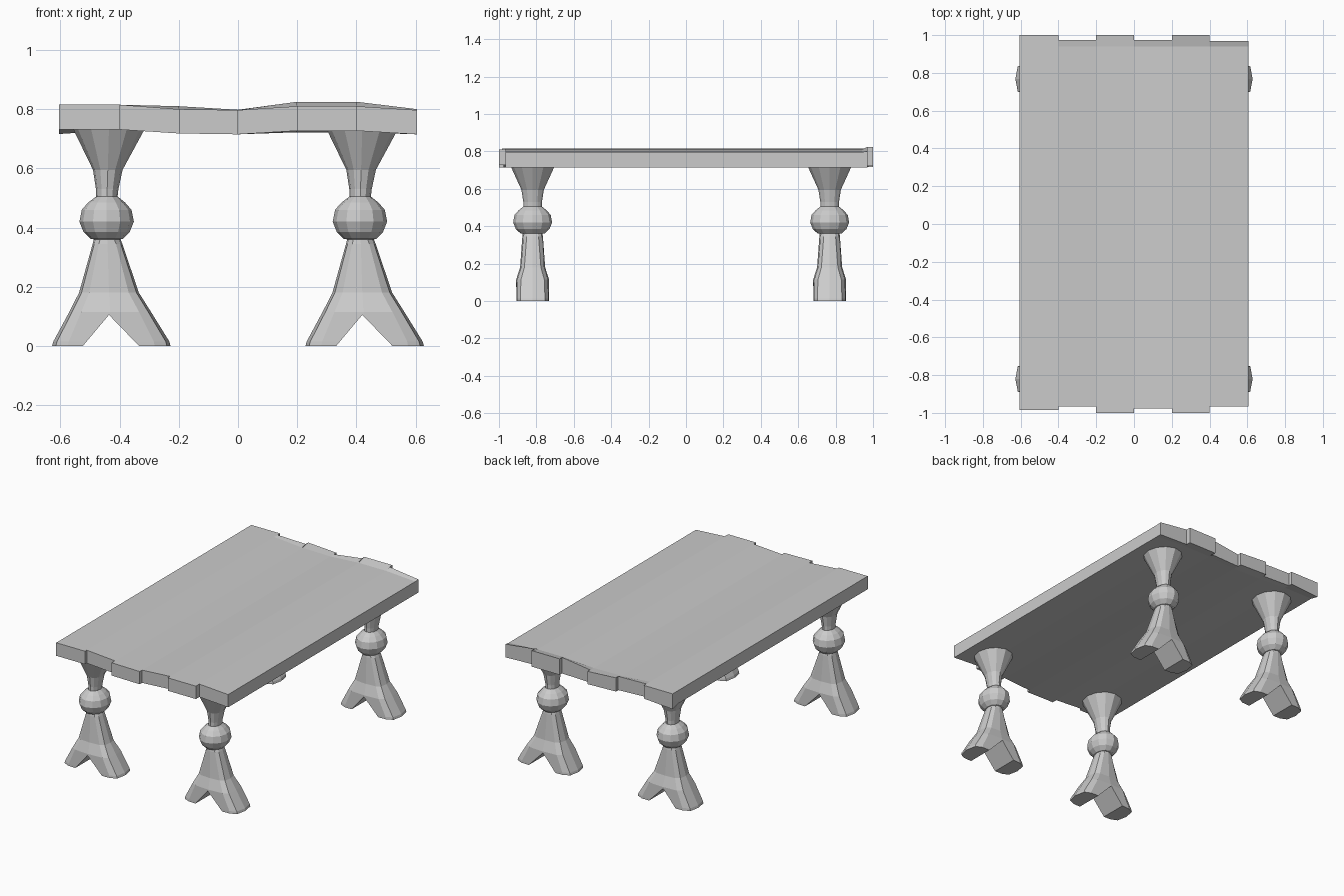
import bpy, bmesh, math

if "Cube" in bpy.data.objects:
    bpy.data.objects.remove(bpy.data.objects["Cube"])


def mesh_object(name, bm):
    bmesh.ops.remove_doubles(bm, verts=bm.verts, dist=1e-5)
    bmesh.ops.recalc_face_normals(bm, faces=bm.faces)
    mesh = bpy.data.meshes.new(name)
    bm.to_mesh(mesh)
    bm.free()
    obj = bpy.data.objects.new(name, mesh)
    bpy.context.collection.objects.link(obj)
    return obj


# Tabletop: six warped planks with uneven ends, joined in one skin
seams = [-0.605, -0.4, -0.2, 0.0, 0.2, 0.4, 0.605]
front_ends = [-0.985, -0.967, -1.0, -0.976, -1.0, -0.965]
back_ends = [1.0, 0.975, 1.0, 0.975, 1.0, 0.97]
top_front = [0.815, 0.815, 0.80, 0.797, 0.81, 0.81, 0.797]
top_back = [0.815, 0.815, 0.81, 0.798, 0.825, 0.825, 0.80]
low_front = [0.731, 0.731, 0.718, 0.715, 0.727, 0.727, 0.715]
low_back = [0.716, 0.73, 0.722, 0.716, 0.722, 0.722, 0.715]
bend = 0.94

bm = bmesh.new()


def quad(*points):
    bm.faces.new([bm.verts.new(p) for p in points])


def edge_points(i, y, back):
    """Upper and lower point of seam i at depth y."""
    tops, lows = (top_back, low_back) if back else (top_front, low_front)
    return (seams[i], y, tops[i]), (seams[i], y, lows[i])


for i in range(6):
    stations = [(front_ends[i], False), (bend, False), (back_ends[i], True)]
    rows = [(edge_points(i, *s), edge_points(i + 1, *s)) for s in stations]
    for (l0, r0), (l1, r1) in zip(rows, rows[1:]):
        quad(l0[0], r0[0], r1[0], l1[0])
        quad(l0[1], l1[1], r1[1], r0[1])
        if i == 0:
            quad(l0[0], l1[0], l1[1], l0[1])
        if i == 5:
            quad(r0[0], r0[1], r1[1], r1[0])
    for l, r in (rows[0], rows[-1]):
        quad(l[0], l[1], r[1], r[0])
    # small step where neighbouring plank ends differ
    if i < 5:
        for ends, back in ((front_ends, False), (back_ends, True)):
            a, b = (edge_points(i + 1, ends[k], back) for k in (i, i + 1))
            quad(a[0], a[1], b[1], b[0])
mesh_object("tabletop", bm)

# Turned leg rings: height, x radius, y radius, x offset, squareness power
rings = [
    (0.00, 0.200, 0.090, 0.000, 0.45),
    (0.015, 0.196, 0.090, 0.000, 0.45),
    (0.115, 0.138, 0.088, -0.004, 0.5),
    (0.18, 0.101, 0.067, -0.008, 0.6),
    (0.345, 0.050, 0.055, -0.013, 0.8),
    (0.36, 0.045, 0.053, -0.014, 0.9),
    (0.362, 0.055, 0.065, -0.016, 1.0),
    (0.385, 0.078, 0.090, -0.016, 1.0),
    (0.42, 0.092, 0.104, -0.016, 1.0),
    (0.46, 0.084, 0.097, -0.016, 1.0),
    (0.485, 0.062, 0.075, -0.016, 1.0),
    (0.505, 0.036, 0.050, -0.015, 1.0),
    (0.53, 0.038, 0.050, -0.014, 1.0),
    (0.595, 0.050, 0.060, -0.012, 1.0),
    (0.735, 0.122, 0.124, -0.008, 1.0),
]
SIDES = 12
bm = bmesh.new()


def bulge(v, power):
    return math.copysign(abs(v) ** power, v) if abs(v) > 1e-6 else 0.0


loops = []
for z, rx, ry, cx, power in rings:
    angles = [2 * math.pi * k / SIDES for k in range(SIDES)]
    loops.append([bm.verts.new((cx + rx * bulge(math.cos(a), power),
                                ry * bulge(math.sin(a), power), z))
                  for a in angles])
for low, high in zip(loops, loops[1:]):
    for k in range(SIDES):
        n = (k + 1) % SIDES
        bm.faces.new((low[k], low[n], high[n], high[k]))
bm.faces.new(loops[0][::-1])
bm.faces.new(loops[-1])
leg = mesh_object("front_left_leg", bm)

# Wedge that splits the foot in two
bm = bmesh.new()
outline = [(-0.113, -0.02), (0.113, -0.02), (-0.008, 0.105)]
front = bm.faces.new([bm.verts.new((x, -0.2, z)) for x, z in outline])
ext = bmesh.ops.extrude_face_region(bm, geom=[front], use_keep_orig=True)
for v in ext["geom"]:
    if isinstance(v, bmesh.types.BMVert):
        v.co.y = 0.2
wedge = mesh_object("foot_notch_cutter", bm)
wedge.hide_render = True
cut = leg.modifiers.new("foot notch", "BOOLEAN")
cut.operation = "DIFFERENCE"
cut.solver = "EXACT"
cut.object = wedge
bpy.context.view_layer.update()
cut_mesh = bpy.data.meshes.new_from_object(
    leg.evaluated_get(bpy.context.evaluated_depsgraph_get()))
leg.modifiers.clear()
leg.data = cut_mesh
bpy.data.objects.remove(wedge)

# Four identical legs
for y, depth in ((-0.82, "front"), (0.768, "back")):
    for x, side in ((-0.428, "left"), (0.428, "right")):
        name = f"{depth}_{side}_leg"
        obj = leg if name == leg.name else bpy.data.objects.new(name, cut_mesh)
        if obj is not leg:
            bpy.context.collection.objects.link(obj)
        obj.location = (x, y, 0)
